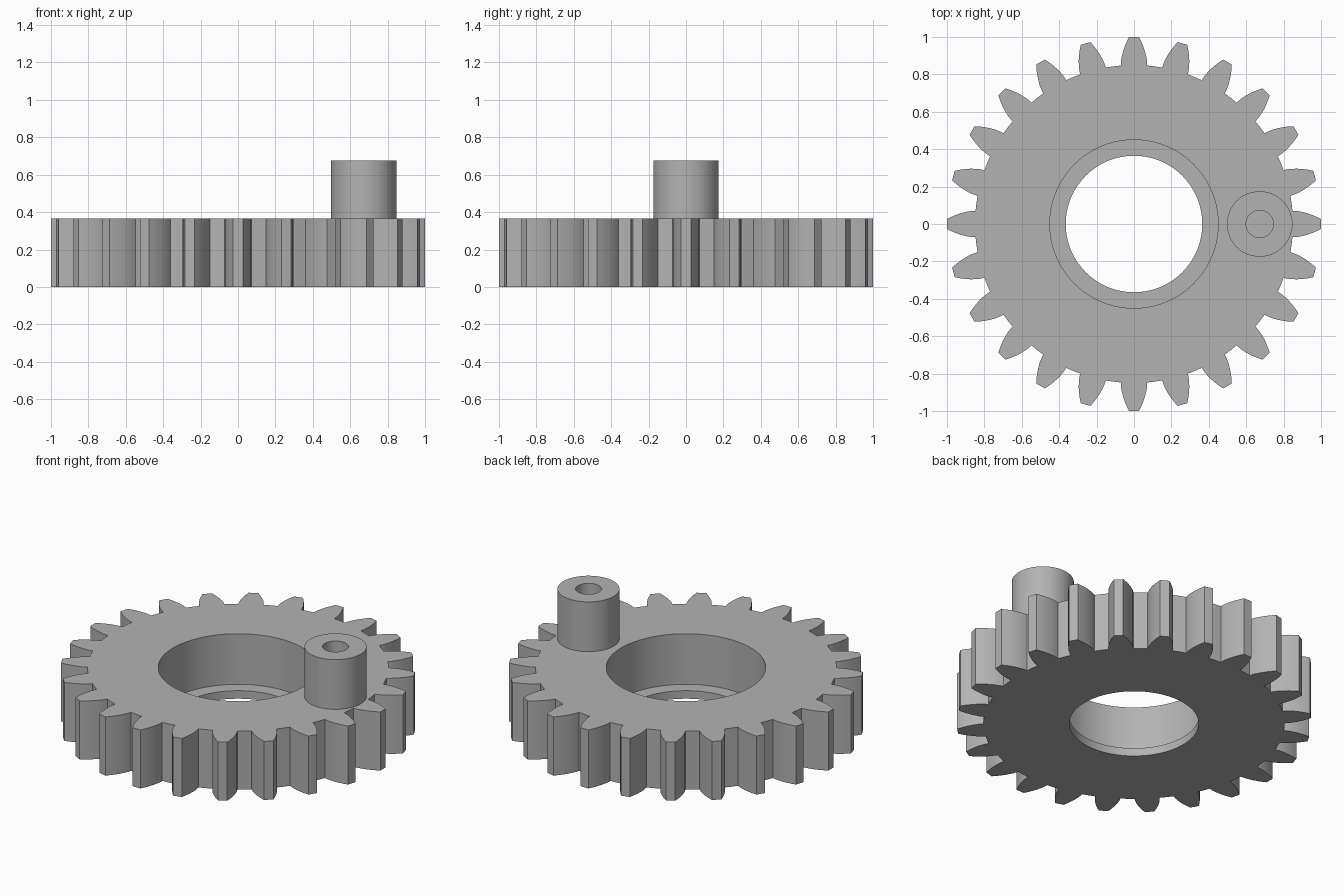
import bpy, bmesh
from math import sin, cos, pi, tau

cube = bpy.data.objects.get("Cube")
if cube:
    bpy.data.objects.remove(cube, do_unlink=True)

GREY = (0.45, 0.45, 0.45, 1)
TEETH, ROOT, TIP = 24, 0.85, 1.0
THICK, LEDGE = 0.365, 0.05
BORE, HOLE = 0.45, 0.365

steel = bpy.data.materials.new("grey metal")
steel.use_nodes = True
steel.diffuse_color = GREY
steel.node_tree.nodes["Principled BSDF"].inputs["Base Color"].default_value = GREY


def circle(r, n):
    return [(r * cos(tau * i / n), r * sin(tau * i / n)) for i in range(n)]


def gear_outline(steps=6):
    """Curved flanks narrowing from root to tip, with a short root arc between teeth."""
    flank = [(ROOT + (TIP - ROOT) * t, 0.0835 - 0.057 * t ** 1.5)
             for t in (i / steps for i in range(steps + 1))]
    tooth = [(r, -a) for r, a in flank] + [(r, a) for r, a in reversed(flank)]
    tooth.append((ROOT, pi / TEETH))
    return [(r * cos(a + tau * k / TEETH), r * sin(a + tau * k / TEETH))
            for k in range(TEETH) for r, a in tooth]


def ring(bm, points, z):
    return [bm.verts.new((x, y, z)) for x, y in points]


def wall(bm, a, b):
    n = len(a)
    for i in range(n):
        j = (i + 1) % n
        bm.faces.new((a[i], a[j], b[j], b[i]))


def cap(bm, *loops):
    """Fill the flat area between an outer loop and an inner loop."""
    edges = [bm.edges.get((l[i - 1], l[i])) for l in loops for i in range(len(l))]
    bmesh.ops.triangle_fill(bm, edges=edges, use_beauty=True, use_dissolve=False)


def finish(bm, name, location=(0, 0, 0)):
    bmesh.ops.recalc_face_normals(bm, faces=bm.faces[:])
    mesh = bpy.data.meshes.new(name)
    bm.to_mesh(mesh)
    bm.free()
    mesh.materials.append(steel)
    obj = bpy.data.objects.new(name, mesh)
    obj.location = location
    bpy.context.collection.objects.link(obj)
    bpy.ops.object.select_all(action='DESELECT')
    obj.select_set(True)
    bpy.context.view_layer.objects.active = obj
    bpy.ops.object.shade_smooth_by_angle(angle=pi / 7)
    return obj


# Toothed wheel with a stepped bore
bm = bmesh.new()
outline = gear_outline()
outer_low, outer_top = ring(bm, outline, 0), ring(bm, outline, THICK)
bore_top = ring(bm, circle(BORE, 96), THICK)
bore_low = ring(bm, circle(BORE, 96), LEDGE)
hole_top = ring(bm, circle(HOLE, 96), LEDGE)
hole_low = ring(bm, circle(HOLE, 96), 0)
loops = (outer_low, outer_top), (bore_top, bore_low), (bore_low, hole_top), (hole_top, hole_low)
for a, b in loops:
    wall(bm, a, b)
cap(bm, outer_top, bore_top)
cap(bm, outer_low, hole_low)
finish(bm, "gear_wheel")

# Hollow crank post, sunk slightly into the wheel
bm = bmesh.new()
profile = [(0.175, -0.01), (0.175, 0.31), (0.073, 0.31), (0.073, -0.01)]
rings = [ring(bm, circle(r, 64), z) for r, z in profile]
for i in range(len(rings)):
    wall(bm, rings[i - 1], rings[i])
finish(bm, "crank_post", (0.672, 0, THICK))
